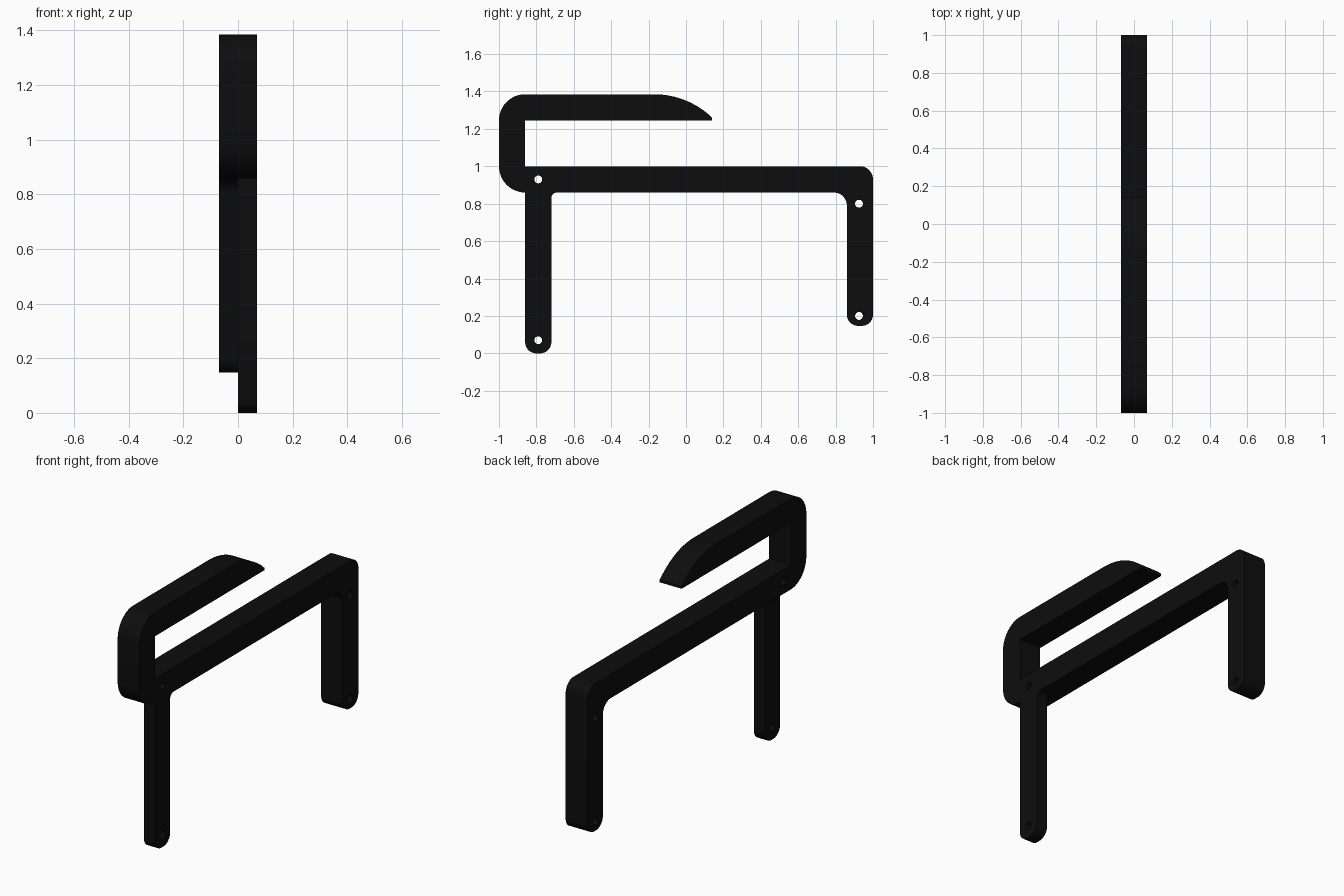
import bpy, math

if "Cube" in bpy.data.objects:
    bpy.data.objects.remove(bpy.data.objects["Cube"])

black = bpy.data.materials.new("matte black")
black.diffuse_color = (0.004, 0.004, 0.004, 1)
black.use_nodes = True
black.node_tree.nodes["Principled BSDF"].inputs["Base Color"].default_value = black.diffuse_color


def arc(cy, cz, r, a0, a1, n=12):
    """Arc points in the side (y, z) plane, angles in degrees."""
    return [(cy + r * math.cos(math.radians(a0 + (a1 - a0) * i / n)),
             cz + r * math.sin(math.radians(a0 + (a1 - a0) * i / n)))
            for i in range(n + 1)]


def plate(name, outline, holes, x0, x1):
    """Extrude a side profile with round holes from x0 to x1."""
    cu = bpy.data.curves.new(name, 'CURVE')
    cu.dimensions = '2D'
    cu.fill_mode = 'BOTH'
    cu.extrude = (x1 - x0) / 2
    loops = [outline] + [arc(y, z, 0.021, 0, 345, 23) for y, z in holes]
    for pts in loops:
        sp = cu.splines.new('POLY')
        sp.points.add(len(pts) - 1)
        for p, (y, z) in zip(sp.points, pts):
            p.co = (y, z, 0, 1)
        sp.use_cyclic_u = True
    ob = bpy.data.objects.new(name, cu)
    bpy.context.collection.objects.link(ob)
    ob.rotation_euler = (math.pi / 2, 0, math.pi / 2)
    ob.location.x = (x0 + x1) / 2
    cu.materials.append(black)
    bpy.ops.object.select_all(action='DESELECT')
    ob.select_set(True)
    bpy.context.view_layer.objects.active = ob
    bpy.ops.object.convert(target='MESH')
    bpy.ops.object.shade_smooth_by_angle(angle=math.radians(30))
    return ob


# Hook, long bar and rear leg: one full-width profile
body = (
    [(0.14, 1.245)]
    + arc(-0.17, 1.385 - 0.447, 0.447, 46.1, 90, 16)     # tapered hook tip
    + arc(-0.86, 1.245, 0.14, 90, 180)                   # hook bend, upper
    + arc(-0.86, 1.0, 0.14, 180, 270)                    # hook bend, lower
    + arc(0.79, 0.79, 0.07, 90, 0)                       # fillet to rear leg
    + arc(0.92, 0.207, 0.06, 180, 270)                   # rear leg foot
    + arc(0.94, 0.207, 0.06, 270, 360)
    + arc(0.93, 0.93, 0.07, 0, 90)                       # rear top corner
    + [(-0.86, 1.0), (-0.86, 1.245)]
)
plate("hook_bar_and_rear_leg", body,
      [(-0.79, 0.93), (0.925, 0.80), (0.925, 0.20)], -0.07, 0.07)

# Half-width front leg
leg = (
    [(-0.86, 0.86)]
    + arc(-0.80, 0.06, 0.06, 180, 270)
    + arc(-0.78, 0.06, 0.06, 270, 360)
    + arc(-0.69, 0.83, 0.03, 180, 90, 8)
)
plate("front_leg", leg, [(-0.79, 0.07)], 0.0, 0.07)
